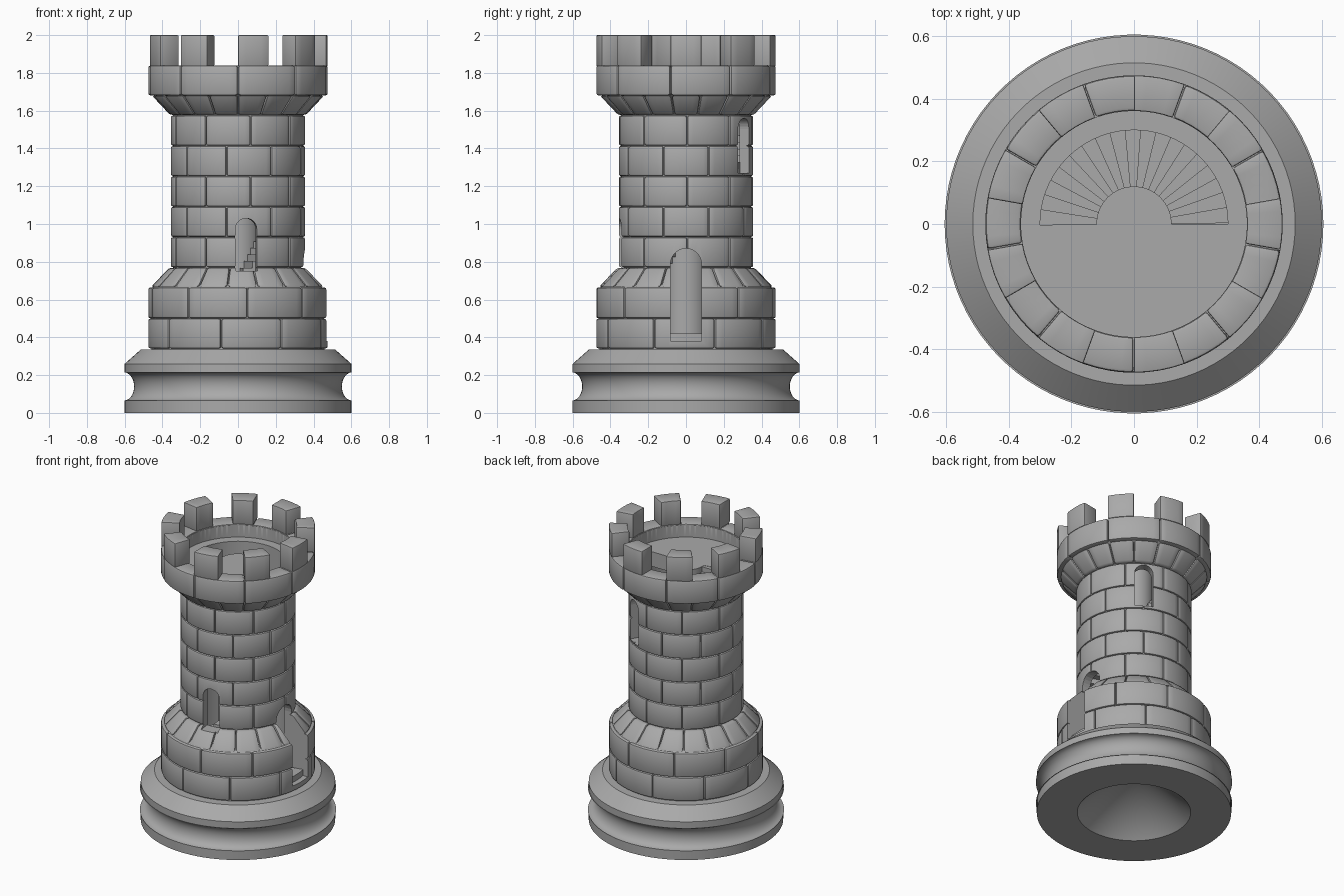
import bpy, bmesh
from math import radians, sin, cos, pi, ceil

cube = bpy.data.objects.get("Cube")
if cube:
    bpy.data.objects.remove(cube, do_unlink=True)

stone = bpy.data.materials.new("grey stone")
stone.use_nodes = True
GREY = (0.4, 0.4, 0.4, 1)
stone.diffuse_color = GREY
stone.node_tree.nodes["Principled BSDF"].inputs["Base Color"].default_value = GREY


def sweep(bm, profile, start=0, end=360, step=5):
    """Sweep a closed (radius, z) outline about the z axis, angles in degrees."""
    full = end - start >= 360
    n = max(1, ceil((end - start) / step))
    rings = []
    for i in range(n if full else n + 1):
        a = radians(start + (end - start) * i / n)
        rings.append([bm.verts.new((r * cos(a), r * sin(a), z)) for r, z in profile])
    m = len(profile)
    for i in range(n):
        p, q = rings[i], rings[(i + 1) % len(rings)]
        for j in range(m):
            k = (j + 1) % m
            bm.faces.new((p[j], p[k], q[k], q[j]))
    if not full:
        bm.faces.new(rings[0])
        bm.faces.new(rings[-1][::-1])


def box(r0, r1, z0, z1):
    return [(r0, z0), (r1, z0), (r1, z1), (r0, z1)]


def finish(bm, name, bevel=0, smooth=True):
    bmesh.ops.remove_doubles(bm, verts=bm.verts, dist=1e-5)
    bmesh.ops.recalc_face_normals(bm, faces=bm.faces)
    mesh = bpy.data.meshes.new(name)
    bm.to_mesh(mesh)
    bm.free()
    mesh.materials.append(stone)
    ob = bpy.data.objects.new(name, mesh)
    bpy.context.collection.objects.link(ob)
    bpy.ops.object.select_all(action='DESELECT')
    ob.select_set(True)
    bpy.context.view_layer.objects.active = ob
    if bevel:
        mod = ob.modifiers.new("rounded edges", 'BEVEL')
        mod.width, mod.segments = bevel, 2
        mod.limit_method, mod.angle_limit = 'ANGLE', radians(35)
        bpy.ops.object.modifier_apply(modifier=mod.name)
    if smooth:
        bpy.ops.object.shade_smooth_by_angle(angle=radians(30))
    return ob


def solid(name, profile, start=0, end=360, step=5):
    bm = bmesh.new()
    sweep(bm, profile, start, end, step)
    return finish(bm, name)


def arch_cutter(name, angle, width, z0, z1, r0, r1):
    """Round-headed prism pointing outwards at the given angle."""
    bm = bmesh.new()
    h, a = width / 2, radians(angle)
    outline = [(-h, z0), (h, z0)]
    outline += [(h * cos(t * pi / 12), z1 - h + h * sin(t * pi / 12)) for t in range(13)]
    ends = [[bm.verts.new((r * cos(a) - s * sin(a), r * sin(a) + s * cos(a), z))
             for s, z in outline] for r in (r0, r1)]
    bm.faces.new(ends[0])
    bm.faces.new(ends[1][::-1])
    for j in range(len(outline)):
        k = (j + 1) % len(outline)
        bm.faces.new((ends[0][j], ends[0][k], ends[1][k], ends[1][j]))
    ob = finish(bm, name, smooth=False)
    ob.hide_render = True
    return ob


# Moulded plinth with a cove and a conical hollow underneath
cove = [(0.605 - 0.055 * sin(t * pi / 12), 0.14 - 0.075 * cos(t * pi / 12)) for t in range(13)]
solid("plinth", [(0.35, 0), (0.6, 0), (0.6, 0.065)] + cove
      + [(0.6, 0.215), (0.6, 0.26), (0.515, 0.335), (0, 0.335), (0, 0.32)], step=4)

# Wall behind the bricks, ending in the parapet
wall = solid("inner_wall", [
    (0.3, 0.33), (0.458, 0.33), (0.458, 0.66), (0.343, 0.76), (0.343, 1.58), (0.43, 1.675),
    (0.458, 1.69), (0.458, 1.832), (0.361, 1.832), (0.361, 1.75), (0.3, 1.75)])

# Brick courses: bottom z, top z, bottom radius, top radius, bricks, joint angle
courses = [(0.34, 0.5, 0.475, 0.475, 9, -11), (0.5, 0.665, 0.475, 0.475, 9, 6),
           (0.667, 0.768, 0.46, 0.365, 18, 13),
           (1.577, 1.68, 0.36, 0.455, 18, 0), (1.68, 1.84, 0.475, 0.475, 9, 0)]
for i in range(5):
    z = 0.77 + 0.161 * i
    courses.append((z, z + 0.161, 0.356, 0.356, 9, 11 if i % 2 == 0 else -10))
bm = bmesh.new()
for z0, z1, r0, r1, count, joint in courses:
    pitch = 360 / count
    depth = 0.114 if z1 > 1.8 else 0.045
    gap = 0.2
    z0, z1 = z0 + 0.001, z1 - 0.001
    for k in range(count):
        a = -90 + joint + k * pitch
        sweep(bm, [(r0 - depth, z0), (r0, z0), (r1, z1), (r1 - depth, z1)],
              a + gap, a + pitch - gap)
bricks = finish(bm, "brick_courses", bevel=0.011)

# Doorway and two windows cut through bricks and wall
cutters = [arch_cutter("door_cutter", 0, 0.165, 0.38, 0.87, 0.2, 0.7),
           arch_cutter("front_window_cutter", -83, 0.115, 0.75, 1.03, 0.2, 0.6),
           arch_cutter("upper_window_cutter", 60, 0.115, 1.27, 1.56, 0.2, 0.6)]
for ob in (wall, bricks):
    bpy.context.view_layer.objects.active = ob
    for cutter in cutters:
        mod = ob.modifiers.new("opening", 'BOOLEAN')
        mod.operation, mod.solver, mod.object = 'DIFFERENCE', 'EXACT', cutter
        bpy.ops.object.modifier_apply(modifier=mod.name)
for cutter in cutters:
    bpy.data.objects.remove(cutter, do_unlink=True)

# Merlons
bm = bmesh.new()
for k in range(9):
    sweep(bm, box(0.361, 0.475, 1.836, 2), -90 + 40 * k, -70 + 40 * k)
finish(bm, "merlons", bevel=0.006)

# Interior: floor, door step, newel, spiral stair and roof deck
solid("room_floor", [(0, 0.33), (0.31, 0.33), (0.31, 0.4), (0, 0.4)])
solid("door_step", box(0.3, 0.44, 0.37, 0.42), -11, 11)
solid("newel", [(0, 0.35), (0.12, 0.35), (0.12, 1.75), (0, 1.75)])
solid("roof_deck", box(0.115, 0.302, 1.65, 1.75), 190, 360)
bm = bmesh.new()
STEPS = 38
for k in range(STEPS):
    a, z = 190 + 360 / STEPS * k, 0.42 + 1.33 * (k + 1) / STEPS
    sweep(bm, box(0.115, 0.302, max(0.36, z - 0.12), z - 0.002), a, a + 360 / STEPS)
finish(bm, "spiral_stair", smooth=False)
